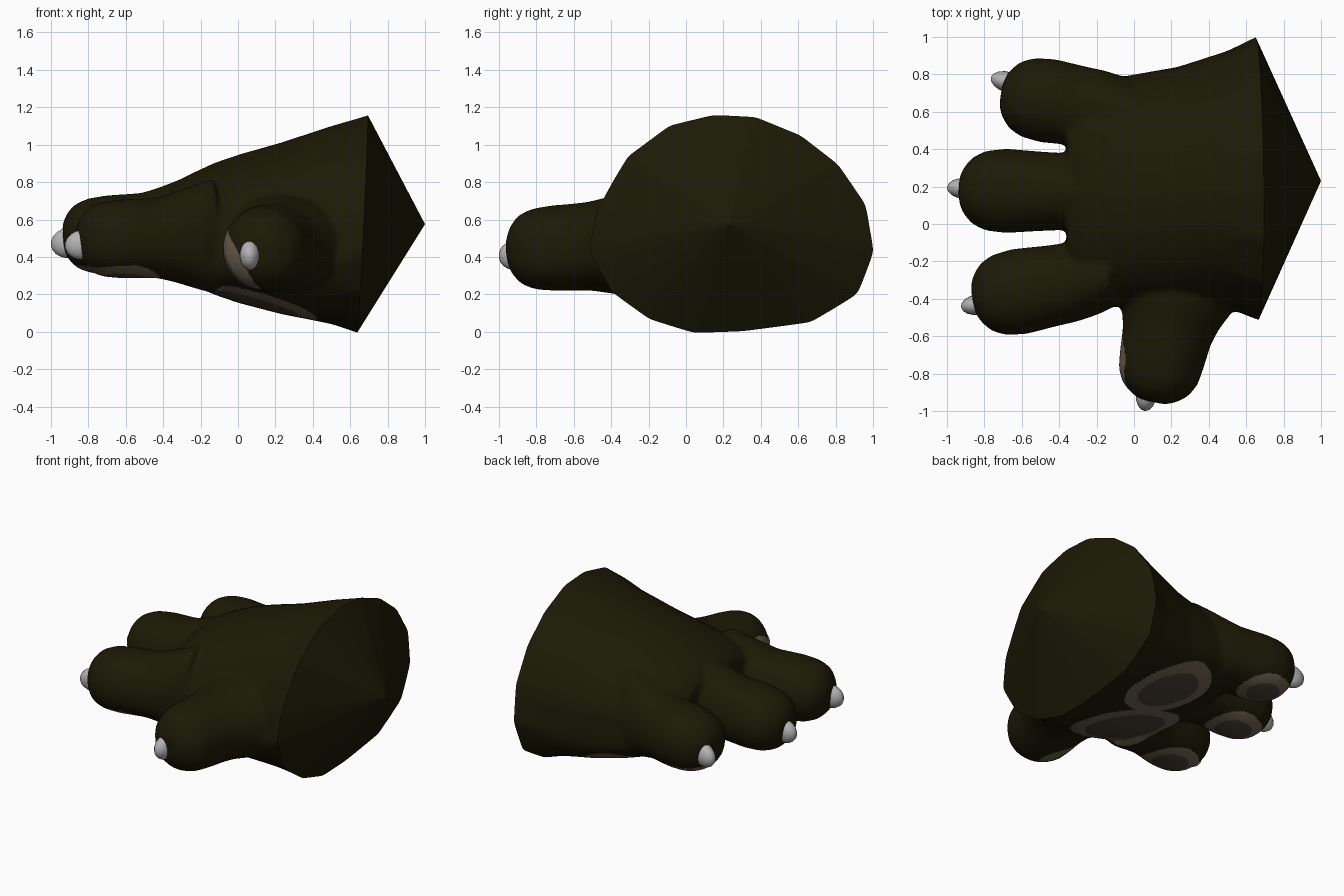
import bpy, bmesh, math
from mathutils import Vector, Matrix

if "Cube" in bpy.data.objects:
    bpy.data.objects.remove(bpy.data.objects["Cube"])


def material(name, rgb):
    m = bpy.data.materials.new(name)
    m.diffuse_color = (*rgb, 1)
    m.use_nodes = True
    m.node_tree.nodes["Principled BSDF"].inputs["Base Color"].default_value = m.diffuse_color
    return m


SKIN = material("olive skin", (0.0112, 0.0102, 0.0018))
TAN = material("tan pad rim", (0.150, 0.117, 0.077))
BROWN = material("brown pad", (0.062, 0.047, 0.032))
CLAW = material("grey claw", (0.45, 0.45, 0.45))


def loft(bm, rings):
    """Closed tube through a list of equal-length point rings."""
    rows = [[bm.verts.new(p) for p in r] for r in rings]
    n = len(rows[0])
    for a, b in zip(rows, rows[1:]):
        for i in range(n):
            j = (i + 1) % n
            bm.faces.new((a[i], a[j], b[j], b[i]))
    bm.faces.new(rows[0])
    bm.faces.new(rows[-1])


def flatten(v, power):
    """Push the lower half of a unit outline towards a flat sole."""
    return -abs(v) ** power if v < 0 else v


bm = bmesh.new()

# Palm and wrist: the angular wrist outline softens towards the fingers
WRIST = [(.14, 1.155), (.36, 1.145), (.60, 1.05), (.80, .90), (.95, .69), (1.0, .45),
         (.92, .22), (.67, .06), (.30, .01), (.04, 0), (-.20, .08), (-.40, .23),
         (-.52, .45), (-.48, .65), (-.39, .81), (-.31, .94), (-.09, 1.10)]
unit = [((y - .24) / .76, (z - .5775) / .5775) for y, z in WRIST]
STEPS = 5
angular = []
for i, a in enumerate(unit):
    b = unit[(i + 1) % len(unit)]
    angular += [Vector(a).lerp(Vector(b), k / STEPS) for k in range(STEPS)]
count = len(angular)
rounded = [sum((angular[(i + k) % count] for k in range(-4, 5)), Vector((0, 0))) / 9 * 1.02
           for i in range(count)]
rounded = [Vector((p.x, flatten(p.y, .42 if p.x < 0 else .55))) for p in rounded]

# x, y min, y max, z min, z max, roundness
SECTIONS = [(.85, -.55, 1.09, -.06, 1.21, 0), (.67, -.52, 1.012, -.017, 1.15, 0),
            (.50, -.46, .935, .04, 1.10, .6), (.23, -.45, .85, .095, 1.01, 1),
            (0, -.45, .81, .155, .945, 1), (-.13, -.45, .785, .20, .90, 1),
            (-.28, -.41, .74, .265, .83, 1), (-.36, -.33, .64, .32, .76, 1)]
rings = []
for x, y0, y1, z0, z1, t in SECTIONS:
    ring = []
    for p, q in zip(angular, rounded):
        s = p.lerp(q, t)
        ring.append(((x, (y0 + y1) / 2 + s.x * (y1 - y0) / 2,
                      (z0 + z1) / 2 + s.y * (z1 - z0) / 2)))
    rings.append(ring)
loft(bm, rings)

# Digits: blunt tubes, given as distance back from the tip, half width, half height
BLUNT = [(0, .07, .07), (.025, .125, .125), (.07, .178, .172), (.14, .213, .200),
         (.25, .226, .212)]
FINGER = BLUNT + [(.43, .213, .214), (.53, .208, .24), (.65, .19, .28), (.75, .16, .31)]
THUMB = BLUNT + [(.36, .235, .215), (.45, .26, .22), (.56, .31, .24), (.68, .36, .25)]


def digit(base, tip, profile, wide=1.0, tall=1.0):
    base, tip = Vector(base), Vector(tip)
    d = (base - tip).normalized()
    side = d.cross(Vector((0, 0, 1))).normalized()
    up = side.cross(d)
    if up.z < 0:
        up = -up
    out = []
    for dist, w, h in profile:
        c = tip + d * dist
        out.append([c + side * w * wide * math.cos(a)
                    + up * h * tall * flatten(math.sin(a), .8)
                    for a in (math.tau * k / 40 for k in range(40))])
    loft(bm, out)


digit((-.10, .60, .51), (-.71, .70, .49), FINGER, 1.0)
digit((-.10, .17, .55), (-.935, .18, .505), FINGER, 1.0)
digit((-.10, -.27, .51), (-.862, -.405, .49), FINGER, 1.02)
digit((.25, -.25, .47), (.10, -.95, .435), THUMB, 1.02, 1.08)

bmesh.ops.recalc_face_normals(bm, faces=bm.faces)
mesh = bpy.data.meshes.new("paw")
bm.to_mesh(mesh)
bm.free()
paw = bpy.data.objects.new("paw", mesh)
bpy.context.collection.objects.link(paw)

# Fuse palm and digits into one skin
r = paw.modifiers.new("fuse", 'REMESH')
r.mode = 'VOXEL'
r.voxel_size = 0.0125
s = paw.modifiers.new("soften", 'SMOOTH')
s.factor = 0.5
s.iterations = 28
deps = bpy.context.evaluated_depsgraph_get()
bm = bmesh.new()
bm.from_mesh(paw.evaluated_get(deps).to_mesh())
paw.modifiers.clear()

# Cut the wrist and close it with a shallow cone
bmesh.ops.bisect_plane(bm, geom=bm.verts[:] + bm.edges[:] + bm.faces[:], dist=1e-5,
                       plane_co=(.665, .23, .575),
                       plane_no=Vector((1, .01, -.05)).normalized(), clear_outer=True)
for f in bm.faces:
    f.smooth = True
apex = bm.verts.new((1.0, .23, .575))
for e in [e for e in bm.edges if e.is_boundary]:
    f = bm.faces.new((e.verts[0], e.verts[1], apex))
    f.smooth = False
bmesh.ops.recalc_face_normals(bm, faces=bm.faces)
bm.normal_update()

# Pads: centre, facing, half size along y, half size across, inner ratio
DOWN = (0, 0, -1)
PADS = [((.15, .52, .13), DOWN, .265, .29, .70),
        ((.05, -.03, .15), DOWN, .32, .37, .74),
        ((-.50, .69, .30), DOWN, .155, .18, .64),
        ((-.68, .18, .30), DOWN, .165, .20, .64),
        ((-.62, -.375, .30), DOWN, .165, .20, .64),
        ((-.05, -.73, .32), (-.8, 0, -.6), .19, .19, .60)]
for f in bm.faces:
    if not f.smooth:
        continue
    p = f.calc_center_median()
    for c, n, ry, rv, inner in PADS:
        n = Vector(n).normalized()
        d = p - Vector(c)
        if f.normal.dot(n) < .1 or abs(d.dot(n)) > .25:
            continue
        v = n.cross(Vector((0, 1, 0)))
        dist = math.hypot(d.y / ry, d.dot(v) / rv)
        if dist < 1:
            f.material_index = 2 if dist < inner else max(f.material_index, 1)
bm.to_mesh(mesh)
bm.free()
for m in (SKIN, TAN, BROWN):
    mesh.materials.append(m)

# Claws: stretched balls set into each digit tip
CLAWS = [((-.67, .757, .46), (-.765, .785, .44)), ((-.905, .19, .475), (-1.0, .195, .46)),
         ((-.83, -.43, .465), (-.925, -.445, .45)), ((.065, -.91, .41), (.058, -1.0, .395))]
for i, (c, tip) in enumerate(CLAWS):
    c, tip = Vector(c), Vector(tip)
    d = tip - c
    rot = d.to_track_quat('X', 'Z').to_matrix().to_4x4()
    bm = bmesh.new()
    bmesh.ops.create_uvsphere(bm, u_segments=16, v_segments=10, radius=1)
    bm.transform(Matrix.Translation(c) @ rot @ Matrix.Diagonal((d.length, .056, .08, 1)))
    for f in bm.faces:
        f.smooth = True
    me = bpy.data.meshes.new(f"claw_{i + 1}")
    bm.to_mesh(me)
    bm.free()
    me.materials.append(CLAW)
    bpy.context.collection.objects.link(bpy.data.objects.new(f"claw_{i + 1}", me))
